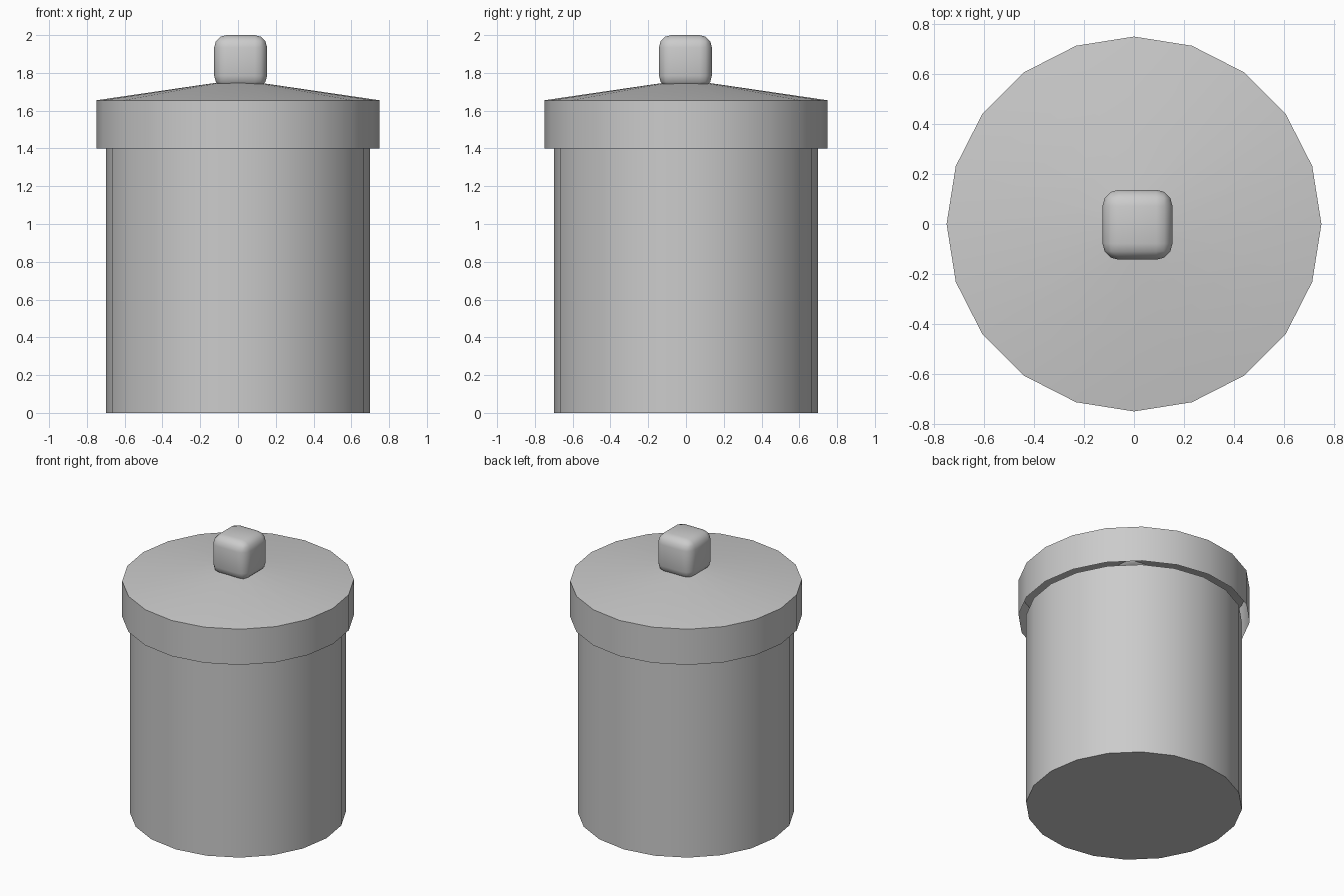
import bpy, bmesh, math

if "Cube" in bpy.data.objects:
    bpy.data.objects.remove(bpy.data.objects["Cube"])

SIDES = 20


def smooth(ob, angle):
    bpy.ops.object.select_all(action='DESELECT')
    ob.select_set(True)
    bpy.context.view_layer.objects.active = ob
    bpy.ops.object.shade_smooth_by_angle(angle=math.radians(angle))


def new_object(name, bm):
    mesh = bpy.data.meshes.new(name)
    bm.to_mesh(mesh)
    bm.free()
    ob = bpy.data.objects.new(name, mesh)
    bpy.context.collection.objects.link(ob)
    return ob


def turned_shell(name, profile, cap_first=False, cap_last=False):
    """Revolve (radius, z) points, listed upward, into a faceted shell."""
    bm = bmesh.new()
    rings = []
    for r, z in profile:
        angles = [2 * math.pi * i / SIDES for i in range(SIDES)]
        rings.append([bm.verts.new((r * math.cos(a), r * math.sin(a), z)) for a in angles])
    for lo, hi in zip(rings, rings[1:]):
        for i in range(SIDES):
            j = (i + 1) % SIDES
            bm.faces.new((lo[i], lo[j], hi[j], hi[i]))
    if cap_first:
        bm.faces.new(rings[0][::-1])
    if cap_last:
        bm.faces.new(rings[-1])
    ob = new_object(name, bm)
    smooth(ob, 30)
    return ob


# Jar body: closed bottom, open mouth under the lid
turned_shell("jar_body", [(0.70, 0.0), (0.70, 1.40)], cap_first=True)

# Lid: hollow skirt with a shallow sloping top
turned_shell("lid", [(0.75, 1.40), (0.75, 1.655), (0.10, 1.75)], cap_last=True)

# Knob: rounded cube, sunk slightly into the lid
bm = bmesh.new()
bmesh.ops.create_cube(bm, size=0.28)
bmesh.ops.bevel(bm, geom=bm.edges[:], offset=0.065, segments=3, profile=0.5, affect='EDGES')
knob = new_object("lid_knob", bm)
knob.location = (0.014, -0.003, 1.86)
smooth(knob, 60)
